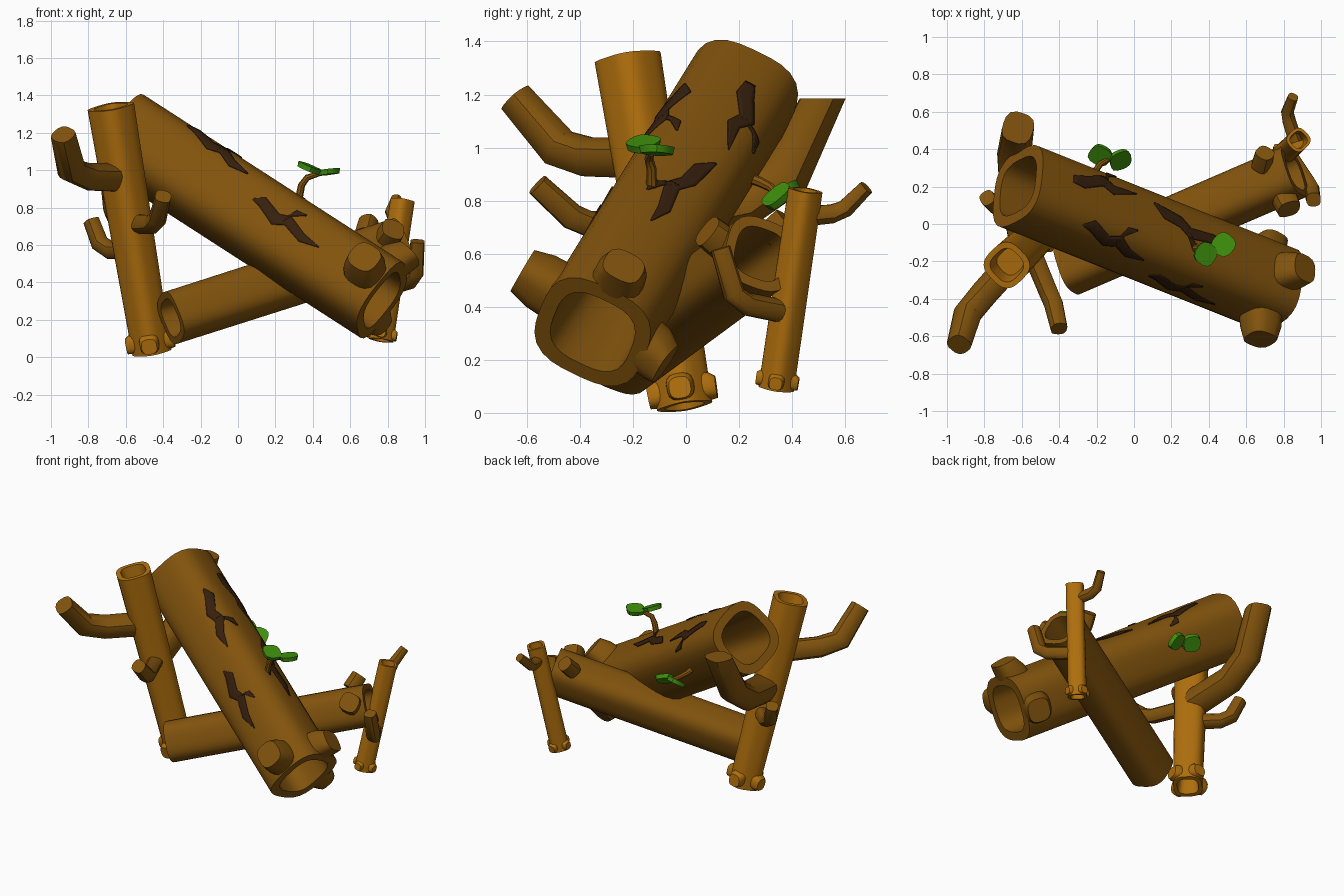
import bpy, bmesh
from math import sin, cos, pi, radians
from mathutils import Vector

cube = bpy.data.objects.get("Cube")
if cube:
    bpy.data.objects.remove(cube, do_unlink=True)


def material(name, rgb):
    m = bpy.data.materials.new(name)
    m.use_nodes = True
    m.diffuse_color = (*rgb, 1)
    bsdf = m.node_tree.nodes["Principled BSDF"]
    bsdf.inputs["Base Color"].default_value = (*rgb, 1)
    bsdf.inputs["Roughness"].default_value = 0.9
    return m


BARK = material("dark bark", (0.225, 0.088, 0.004))
PALE = material("pale bark", (0.43, 0.158, 0.004))
CRACK = material("crack brown", (0.036, 0.014, 0.004))
LEAF = material("leaf green", (0.05, 0.28, 0.004))


def finish(name, bm, mat, angle=38):
    bmesh.ops.recalc_face_normals(bm, faces=bm.faces[:])
    mesh = bpy.data.meshes.new(name)
    bm.to_mesh(mesh)
    bm.free()
    mesh.materials.append(mat)
    ob = bpy.data.objects.new(name, mesh)
    bpy.context.collection.objects.link(ob)
    bpy.ops.object.select_all(action='DESELECT')
    ob.select_set(True)
    bpy.context.view_layer.objects.active = ob
    bpy.ops.object.shade_smooth_by_angle(angle=radians(angle))
    return ob


def squircle(a, twist=0):
    """Radius factor of a rounded square at angle a."""
    c, s = abs(cos(a - twist)), abs(sin(a - twist))
    return (c ** 3 + s ** 3) ** (-1 / 3)


def frame(d, up=Vector((0, 0, 1))):
    u = (up - d * up.dot(d)).normalized()
    return d.cross(u), u


def loft(name, rings, mat, n=24, twist=0.0, up=Vector((0, 0, 1))):
    """Skin a chain of rounded-square rings (centre, direction, radius)."""
    bm = bmesh.new()
    loops = []
    for c, d, r in rings:
        s, up = frame(d, up)
        loops.append([bm.verts.new(c + (s * cos(a) + up * sin(a)) * r * squircle(a, twist))
                      for a in (2 * pi * i / n for i in range(n))])
    for p, q in zip(loops, loops[1:]):
        for i in range(n):
            j = (i + 1) % n
            bm.faces.new((p[i], p[j], q[j], q[i]))
    bm.faces.new(loops[0])
    bm.faces.new(loops[-1])
    return finish(name, bm, mat)


def branch(name, pts, radii, mat=BARK, n=16, level_tip=False):
    """Bent tube through a few points; the tip may be cut level."""
    pts = [Vector(p) for p in pts]
    rings = []
    for i, p in enumerate(pts):
        d = pts[min(i + 1, len(pts) - 1)] - pts[max(i - 1, 0)]
        rings.append([p, d.normalized(), radii[i]])
    if level_tip:
        rings[-1][1] = Vector((0, 0, 1))
    return loft(name, rings, mat, n, pi / 8)


class Log:
    """Hollow-ended log from a to b; t runs from a along the axis."""

    def __init__(self, name, a, b, ra, rb, depth, mat, twist=0.0):
        self.a, b = Vector(a), Vector(b)
        self.len = (b - self.a).length
        self.d = (self.a - b).normalized()
        self.s, self.u = frame(self.d)
        self.ra, self.rb, self.twist, self.mat = ra, rb, twist, mat
        L = self.len
        steps = [(depth, 0.6), (0, 0.73), (0, 1), (L, 1), (L, 0.73), (L - depth, 0.6)]
        loft(name, [(self.at(t), self.d, self.radius(t) * k) for t, k in steps],
             mat, 32, twist)

    def radius(self, t):
        return self.ra + (self.rb - self.ra) * t / self.len

    def at(self, t, angle=0, r=0):
        return self.a - self.d * t + (self.s * cos(angle) + self.u * sin(angle)) * r

    def surface(self, t, angle, lift=0.003):
        return self.at(t, angle, self.radius(t) * squircle(angle, self.twist) + lift)

    def stub(self, name, t, degrees, reach, r, lean=0.0):
        """Short snapped root, seated in the wall; lean shifts its tip to the near end."""
        a, R = radians(degrees), self.radius(t)
        out = (self.at(t, a, 1) - self.at(t)).normalized()
        rings = [(self.at(t, a, R * 0.84), out, r * 1.1),
                 (self.at(t - lean * 0.4, a, R + reach * 0.4), out, r * 1.05),
                 (self.at(t - lean, a, R + reach), (out + self.d * lean * 3).normalized(), r * 0.85)]
        loft(name, rings, self.mat, 20, 0, self.d)

    def crack(self, name, path):
        """Jagged dark strip wrapped on the bark: (t, degrees, half width)."""
        bm = bmesh.new()
        rows, sub = [], 4
        for p, q in zip(path, path[1:]):
            for k in range(sub + (q is path[-1])):
                t, deg, w = (x + (y - x) * k / sub for x, y in zip(p, q))
                da = w / self.radius(t)
                rows.append([bm.verts.new(self.surface(t, radians(deg) + da * m))
                             for m in (-1, -0.5, 0, 0.5, 1)])
        for p, q in zip(rows, rows[1:]):
            for i in range(4):
                bm.faces.new((p[i], p[i + 1], q[i + 1], q[i]))
        mod = finish(name, bm, CRACK).modifiers.new("thickness", 'SOLIDIFY')
        mod.thickness, mod.offset = 0.006, 0


# Main leaning log with snapped roots at its low end
main = Log("main_log", (0.77, -0.352, 0.305), (-0.62, 0.203, 1.202),
           0.217, 0.217, 0.65, BARK, radians(30))
main.stub("main_root_front", 0.11, 36, 0.13, 0.095, 0.0)
main.stub("main_root_top", 0.1, 122, 0.09, 0.09, 0.05)
main.stub("main_root_back", 0.1, 215, 0.08, 0.09, 0.05)

# Cracks in the bark, each with a side fork
main.crack("crack_front", [(0.85, 33, 0.005), (0.8, 37, 0.03), (0.68, 26, 0.035),
                           (0.62, 34, 0.03), (0.5, 24, 0.025), (0.39, 26, 0.002)])
main.crack("crack_front_fork", [(0.64, 32, 0.02), (0.62, 48, 0.02), (0.56, 55, 0.004)])
main.crack("crack_top", [(1.42, 75, 0.004), (1.36, 78, 0.03), (1.24, 66, 0.03),
                         (1.17, 72, 0.03), (1.08, 61, 0.025), (0.97, 60, 0.002)])
main.crack("crack_top_fork", [(1.19, 70, 0.02), (1.15, 88, 0.02), (1.09, 94, 0.004)])
main.crack("crack_back", [(1.54, 131, 0.02), (1.46, 133, 0.035), (1.34, 146, 0.03),
                          (1.27, 138, 0.025), (1.12, 146, 0.002)])
main.crack("crack_back_fork", [(1.33, 143, 0.02), (1.3, 162, 0.02), (1.23, 168, 0.004)])
main.crack("crack_ridge", [(1.0, 143, 0.004), (0.93, 134, 0.03), (0.82, 130, 0.03),
                           (0.75, 119, 0.03), (0.6, 124, 0.025), (0.5, 119, 0.003)])
main.crack("crack_ridge_fork", [(0.77, 121, 0.02), (0.73, 105, 0.02), (0.67, 100, 0.004)])

# Cross log lying under the main one
cross = Log("cross_log", (0.86, 0.28, 0.6), (-0.36, -0.245, 0.21),
            0.139, 0.137, 0.4, BARK, radians(20))
for name, t, tip, r in (("cross_root_front", 0.12, (0.83, 0.08, 0.685), 0.062),
                        ("cross_root_back", 0.24, (0.7, 0.38, 0.73), 0.048)):
    base, tip = cross.at(t), Vector(tip)
    branch(name, [base.lerp(tip, 0.62), base.lerp(tip, 0.8), tip], [r * 1.05, r * 1.05, r])

# Tall and short standing logs with root stubs at the foot
tall = Log("tall_log", (-0.46, -0.005, 0.025), (-0.68, -0.22, 1.34), 0.094, 0.112, 0.12, PALE)
short = Log("short_log", (0.765, 0.34, 0.09), (0.88, 0.45, 0.84), 0.06, 0.058, 0.09, PALE)
for log, name, size in ((tall, "tall_root", 1.0), (short, "short_root", 0.58)):
    for i in range(4):
        log.stub(f"{name}_{i + 1}", 0.065 * size, 42 + 90 * i, 0.035 * size,
                 0.048 * size, 0.012 * size)

# Bent branches
branch("branch_front_high", [(-0.62, -0.17, 0.96), (-0.8, -0.37, 0.965), (-0.89, -0.48, 1.0),
                             (-0.935, -0.645, 1.19)], [0.072, 0.07, 0.07, 0.06])
branch("branch_front_low", [(-0.56, -0.12, 0.71), (-0.46, -0.36, 0.71), (-0.43, -0.43, 0.74),
                            (-0.4, -0.56, 0.86)], [0.05, 0.048, 0.048, 0.043])
branch("branch_side", [(-0.55, -0.06, 0.57), (-0.68, 0.06, 0.57), (-0.74, 0.1, 0.61),
                       (-0.785, 0.14, 0.73)], [0.046, 0.044, 0.044, 0.04])
branch("branch_back", [(-0.57, -0.12, 0.72), (-0.63, 0.22, 0.79), (-0.64, 0.38, 0.9),
                       (-0.62, 0.515, 1.185)], [0.09, 0.087, 0.087, 0.082], level_tip=True)
branch("twig_back", [(0.865, 0.44, 0.74), (0.83, 0.55, 0.75), (0.82, 0.6, 0.77),
                     (0.85, 0.68, 0.85)], [0.036, 0.034, 0.032, 0.027])
branch("twig_front", [(0.82, 0.38, 0.38), (0.92, 0.23, 0.41), (0.95, 0.18, 0.45),
                      (0.96, 0.13, 0.62)], [0.042, 0.042, 0.042, 0.038])


# Sprouts: a bent stem with two leaves
def sprout(name, stem, leaves):
    branch(name + "_stem", stem, [0.02, 0.018, 0.016, 0.013], BARK, 8)
    for i, (c, normal) in enumerate(leaves):
        c, d = Vector(c), Vector(normal).normalized()
        loft(f"{name}_leaf_{i + 1}", [(c - d * 0.014, d, 0.055), (c + d * 0.014, d, 0.06)],
             LEAF, 16, radians(20))


sprout("front_sprout", [(0.32, -0.13, 0.82), (0.34, -0.13, 0.92), (0.37, -0.14, 0.96),
                        (0.43, -0.13, 0.98)],
       [((0.38, -0.16, 1.012), (0.4, -0.1, 1)), ((0.48, -0.11, 0.99), (-0.12, 0.05, 1))])
sprout("back_sprout", [(-0.22, 0.2, 0.9), (-0.21, 0.28, 0.87), (-0.18, 0.32, 0.85),
                       (-0.13, 0.35, 0.82)],
       [((-0.18, 0.37, 0.83), (-0.15, -0.55, 0.8)), ((-0.075, 0.345, 0.815), (0.4, -0.6, 0.75))])
